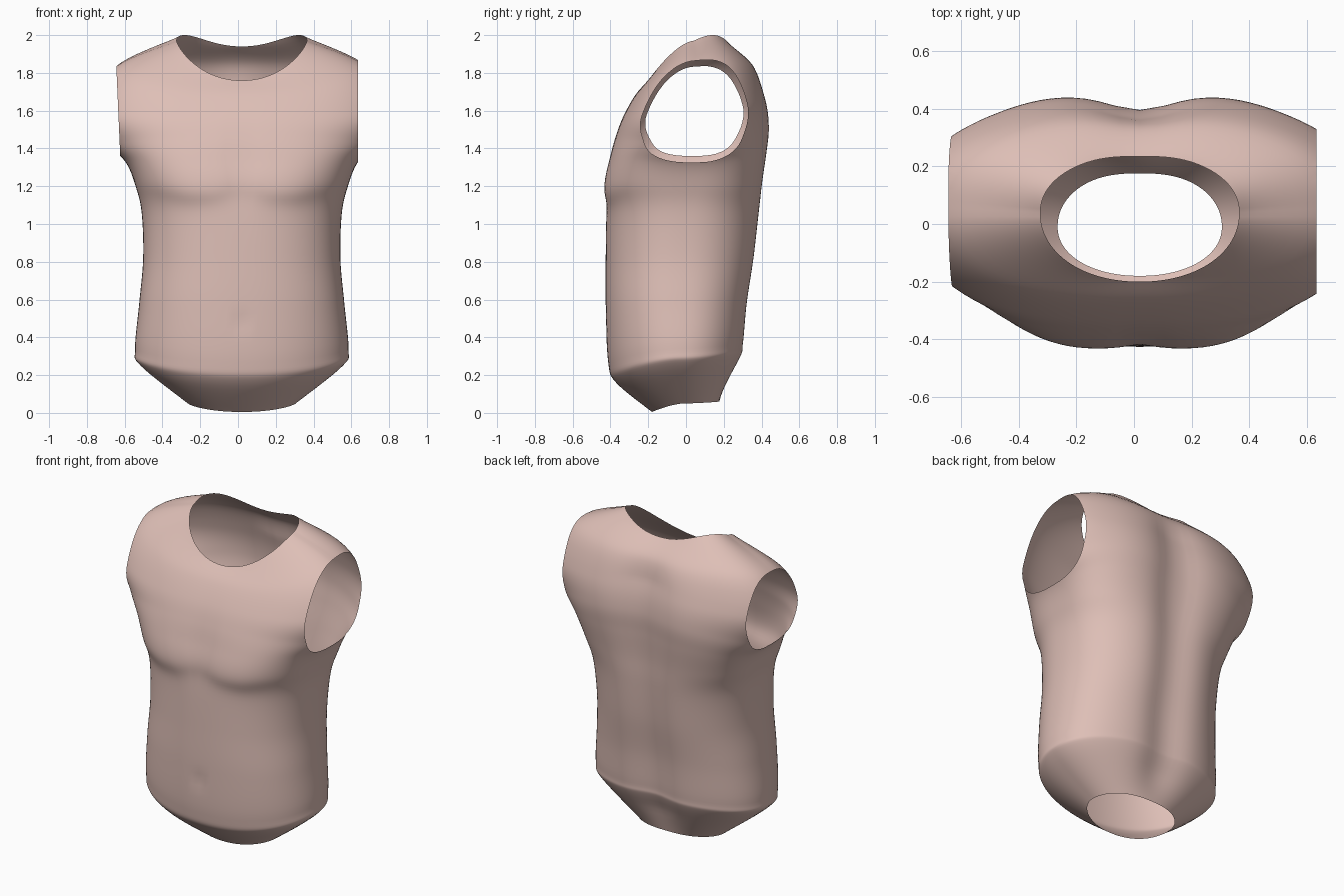
import bpy, bmesh, math
from mathutils import Vector

if "Cube" in bpy.data.objects:
    bpy.data.objects.remove(bpy.data.objects["Cube"])

CX = 0.02            # body midline
SEG, SUB = 112, 8    # points per ring, steps between key rings

# Key rings: z front, z side, z back, half width, y front, y back, y of widest point, roundness
RINGS = [
    (0.005, 0.05, 0.06, 0.285, -0.18, 0.185, -0.01, 2.1),  # bottom opening
    (0.16, 0.25, 0.29, 0.535, -0.37, 0.305, -0.03, 2.2),   # hip fold
    (0.27, 0.34, 0.37, 0.565, -0.412, 0.322, -0.03, 2.25),
    (0.56, 0.58, 0.58, 0.543, -0.425, 0.342, -0.03, 2.35),
    (0.82, 0.82, 0.82, 0.522, -0.425, 0.380, -0.02, 2.35), # waist
    (1.06, 1.06, 1.06, 0.530, -0.422, 0.405, 0.00, 2.45),
    (1.22, 1.20, 1.22, 0.562, -0.415, 0.415, 0.02, 2.8),
    (1.34, 1.32, 1.38, 0.610, -0.395, 0.43, 0.04, 3.0),    # armpit
    (1.45, 1.42, 1.52, 0.695, -0.372, 0.44, 0.05, 2.75),
    (1.56, 1.60, 1.67, 0.785, -0.335, 0.42, 0.055, 2.5),   # arm, cut off later
    (1.68, 1.83, 1.84, 0.670, -0.270, 0.36, 0.055, 2.4),   # shoulder
    (1.76, 1.97, 1.94, 0.345, -0.20, 0.24, 0.04, 2.1),     # neck opening
]


def catmull(a, b, c, d, t):
    return 0.5 * (2*b + (c-a)*t + (2*a-5*b+4*c-d)*t*t + (3*b-a-3*c+d)*t**3)


def ring_at(i, t):
    n = len(RINGS) - 1
    if i >= n:
        return RINGS[n]
    ks = [RINGS[min(max(i + k, 0), n)] for k in (-1, 0, 1, 2)]
    return [catmull(*v, t) for v in zip(*ks)]


def gauss(v, w):
    return math.exp(-(v / w) ** 2)


def relief(x, z, front):
    """Outward bulge of chest, navel and spine."""
    ax = abs(x)
    if front:
        line = 1.13 + 0.35 * max(0, ax - 0.28) ** 1.3 + 0.05 * gauss(ax, 0.1)
        h = z - line
        up = 1 / (1 + math.exp(-h / 0.024))
        chest = 0.028 * up * gauss(max(0, h), 0.27) * gauss(ax - 0.28, 0.27)
        sternum = -0.008 * gauss(ax, 0.05) * gauss(z - 1.32, 0.2)
        navel = -0.010 * gauss(ax, 0.02) * gauss(z - 0.48, 0.05)
        return chest + sternum + navel
    fade = min(1, max(0, (z - 0.02) / 0.2)) * min(1, max(0, (1.97 - z) / 0.25))
    groove = -0.045 * gauss(ax, 0.14) * fade
    blades = 0.012 * gauss(ax - 0.34, 0.18) * gauss(z - 1.55, 0.3)
    return groove + blades


bm = bmesh.new()
loops = []
steps = (len(RINGS) - 1) * SUB
for s in range(steps + 1):
    zf, zs, zb, hw, yf, yb, cy, n = ring_at(s // SUB, (s % SUB) / SUB)
    top = max(0, (s / SUB - 9.5) / 1.5)      # raised trapezius towards the neck
    loop = []
    for k in range(SEG):
        a = 2 * math.pi * k / SEG
        sn, cs = math.sin(a), math.cos(a)    # cs > 0 is the front
        x = hw * math.copysign(abs(sn) ** (2 / n), sn)
        r = abs(cs) ** (2 / n)
        p = abs(cs) ** 1.5
        if cs > 0:
            z = zs + (zf - zs) * p
            y = cy + (yf - cy) * r - relief(x, z, True) * min(1, 2 * r)
        else:
            z = zs + (zb - zs) * p + 0.042 * top * 2.6 * sn * sn * abs(cs)
            y = cy + (yb - cy) * r + relief(x, z, False) * min(1, 2 * r)
        loop.append(bm.verts.new((x + CX, y, z)))
    loops.append(loop)
for lo, hi in zip(loops, loops[1:]):
    for k in range(SEG):
        j = (k + 1) % SEG
        bm.faces.new((lo[k], lo[j], hi[j], hi[k]))

# Slice off both arms to leave the round arm openings
for co, no in (((0.634, 0, 1.6), (1, 0, 0)), ((-0.634, 0, 1.6), (-1, 0, -0.044))):
    bmesh.ops.bisect_plane(bm, geom=bm.verts[:] + bm.edges[:] + bm.faces[:],
                           plane_co=co, plane_no=Vector(no).normalized(), clear_outer=True)
bmesh.ops.recalc_face_normals(bm, faces=bm.faces)

mesh = bpy.data.meshes.new("torso_shell")
bm.to_mesh(mesh)
bm.free()
torso = bpy.data.objects.new("torso_shell", mesh)
bpy.context.collection.objects.link(torso)

skin = bpy.data.materials.new("pale rose skin")
skin.diffuse_color = (0.73, 0.52, 0.47, 1)
skin.use_nodes = True
skin.node_tree.nodes["Principled BSDF"].inputs["Base Color"].default_value = skin.diffuse_color
mesh.materials.append(skin)
mesh.shade_smooth()
